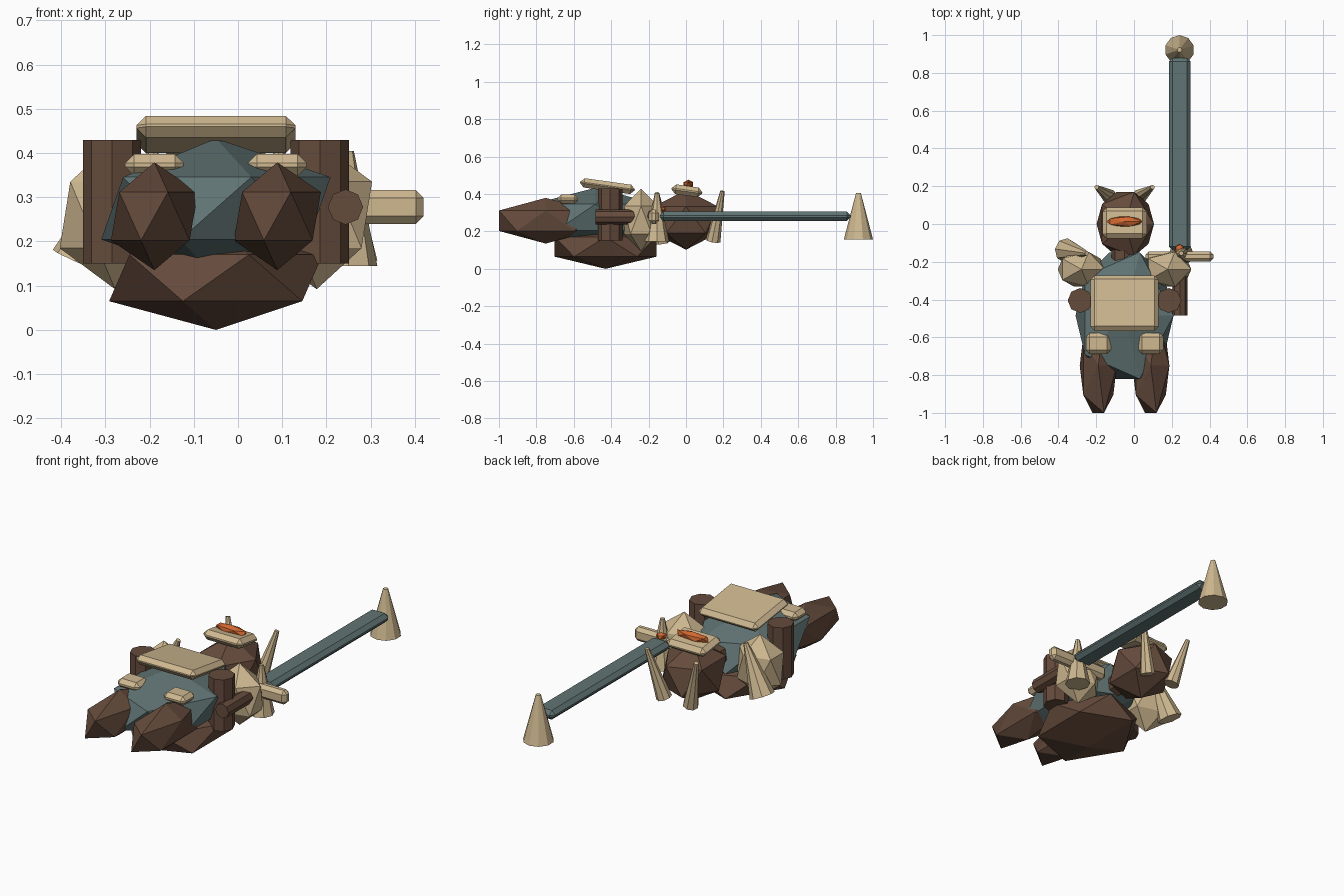
import bpy, math
from mathutils import Vector

if "Cube" in bpy.data.objects:
    bpy.data.objects.remove(bpy.data.objects["Cube"])


def material(name, rgb):
    m = bpy.data.materials.new(name)
    m.diffuse_color = (*rgb, 1)
    m.use_nodes = True
    m.node_tree.nodes["Principled BSDF"].inputs["Base Color"].default_value = m.diffuse_color
    return m


BROWN = material("brown", (0.13, 0.07, 0.045))
CREAM = material("cream", (0.62, 0.48, 0.28))
STEEL = material("steel", (0.12, 0.175, 0.175))
ORANGE = material("orange", (0.65, 0.14, 0.03))


def finish(name, mat):
    ob = bpy.context.object
    ob.name = name
    ob.data.materials.append(mat)
    return ob


def gem(name, loc, radii, mat, rot=(0, 0, 0)):
    bpy.ops.mesh.primitive_ico_sphere_add(subdivisions=1, radius=1, location=loc, rotation=rot)
    ob = finish(name, mat)
    ob.scale = radii
    return ob


def plate(name, loc, size, mat, bevel, tilt=0):
    bpy.ops.mesh.primitive_cube_add(size=1, location=loc)
    ob = finish(name, mat)
    ob.scale = size
    bpy.ops.object.transform_apply(location=False, rotation=False, scale=True)
    ob.rotation_euler.x = math.radians(tilt)
    mod = ob.modifiers.new("bevel", 'BEVEL')
    mod.width, mod.segments = bevel, 1
    return ob


def spike(name, base, tip, r1, r2, mat, sides=8):
    a, b = Vector(base), Vector(tip)
    d = b - a
    bpy.ops.mesh.primitive_cone_add(vertices=sides, radius1=r1, radius2=r2, depth=d.length,
                                    location=(a + b) / 2)
    ob = finish(name, mat)
    ob.rotation_euler = d.to_track_quat('Z', 'Y').to_euler()
    return ob


CX = -0.05  # centre line of the figure

# Torso, back hump and neck
gem("torso", (CX, -0.485, 0.275), (0.29, 0.394, 0.158), STEEL)
gem("back_hump", (CX, -0.43, 0.1175), (0.27, 0.32, 0.1175), BROWN)
plate("chest_plate", (CX, -0.42, 0.442), (0.36, 0.295, 0.05), CREAM, 0.022, -8)
spike("neck", (CX, -0.24, 0.27), (CX, -0.1, 0.27), 0.07, 0.07, BROWN)

# Head, visor plate and eye
gem("head", (-0.046, 0, 0.262), (0.17, 0.2, 0.16), BROWN)
plate("face_plate", (CX, 0.005, 0.417), (0.235, 0.165, 0.052), CREAM, 0.022, -8)
gem("eye", (CX, 0.013, 0.452), (0.105, 0.03, 0.025), ORANGE)

# Paired parts on both sides
for side, s in (("left", -1), ("right", 1)):
    spike(side + "_horn", (CX + s * 0.08, 0.145, 0.15), (CX + s * 0.148, 0.195, 0.415),
          0.04, 0.012, CREAM)
    gem(side + "_leg", (CX + s * 0.139, -0.75, 0.257), (0.11, 0.294, 0.122), BROWN)
    plate(side + "_knee_plate", (CX + s * 0.139, -0.632, 0.373), (0.132, 0.11, 0.05), CREAM, 0.02)
    x = CX + s * 0.235
    spike(side + "_arm", (x, -0.405, 0.15), (x, -0.405, 0.43), 0.066, 0.066, BROWN)
    gem(side + "_shoulder", (CX + s * 0.228, -0.24, 0.26), (0.14, 0.108, 0.168), CREAM)

# Shoulder spikes
spike("left_shoulder_spike", (-0.36, -0.14, 0.155), (-0.25, -0.155, 0.405), 0.065, 0.012, CREAM)
spike("right_shoulder_spike", (0.25, -0.155, 0.145), (0.25, -0.155, 0.405), 0.065, 0.012, CREAM)

# Sword: grip, guard, blade, gem and tip
spike("sword_grip", (0.243, -0.485, 0.278), (0.243, -0.16, 0.278), 0.04, 0.04, BROWN)
plate("sword_guard", (0.24, -0.172, 0.278), (0.36, 0.055, 0.076), CREAM, 0.018)
plate("sword_blade", (0.242, 0.37, 0.28), (0.116, 1.02, 0.05), STEEL, 0.02)
gem("guard_gem", (0.241, -0.135, 0.32), (0.027, 0.03, 0.02), ORANGE)
spike("sword_tip_spike", (0.241, 0.922, 0.157), (0.241, 0.922, 0.405), 0.078, 0.013, CREAM, 10)
